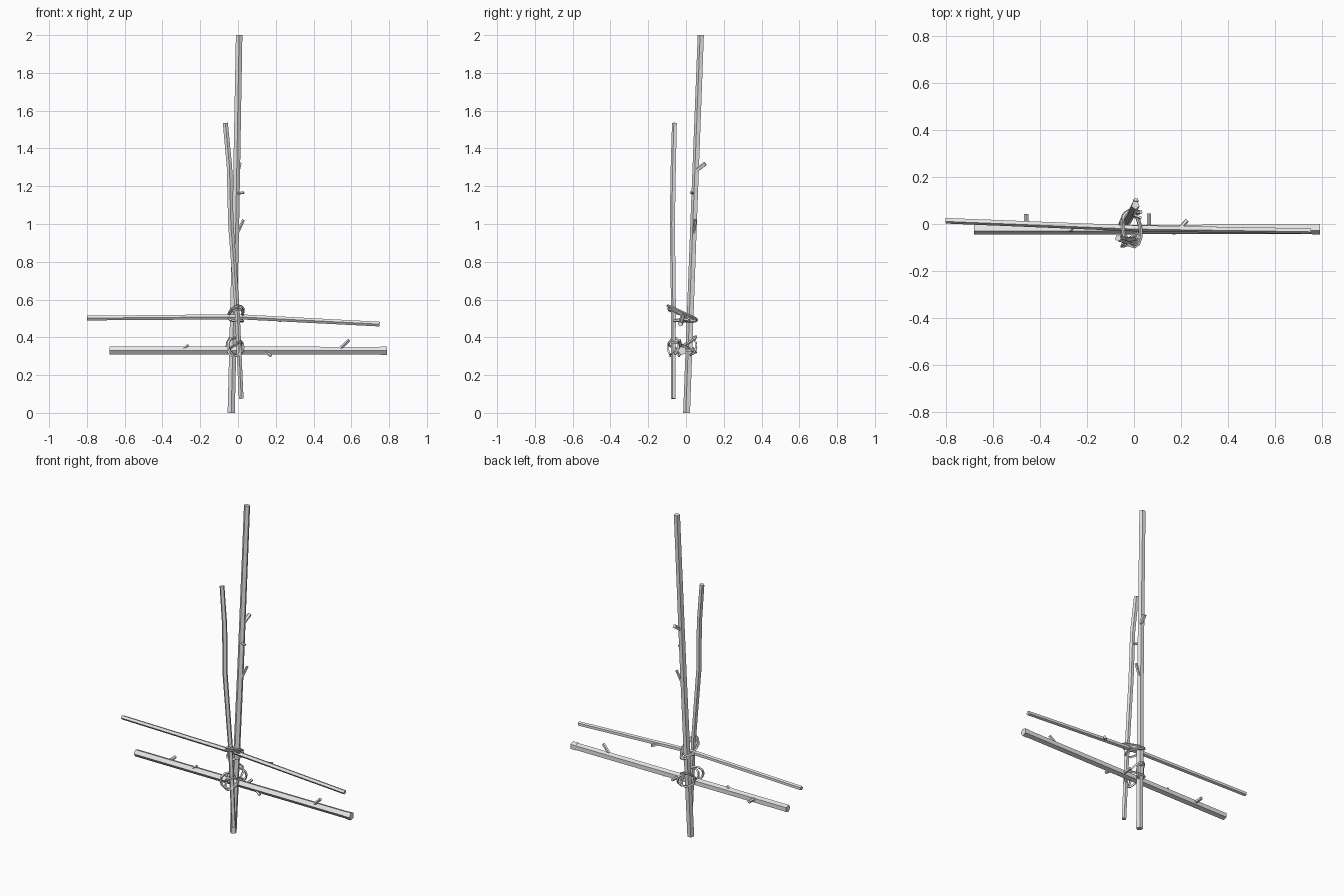
import bpy, bmesh, math
from mathutils import Vector

cube = bpy.data.objects.get("Cube")
if cube:
    bpy.data.objects.remove(cube, do_unlink=True)


def make_material(name, value):
    mat = bpy.data.materials.new(name)
    mat.use_nodes = True
    colour = (value, value, value, 1)
    mat.diffuse_color = colour
    mat.node_tree.nodes["Principled BSDF"].inputs["Base Color"].default_value = colour
    return mat


GREY = make_material("pale grey wood", 0.8)


def tube(name, points, radii, sides=5, closed=False):
    """Sweep a polygon, one corner to the front, along a path."""
    pts = [Vector(p) for p in points]
    n = len(pts)
    if not isinstance(radii, (list, tuple)):
        radii = [radii] * n
    bm = bmesh.new()
    rings = []
    main = (pts[n // 2] - pts[0]).normalized()
    u = Vector((0, -1, 0)) if abs(main.y) < 0.8 else Vector((0, 0, 1))
    for i, p in enumerate(pts):
        a = pts[(i - 1) % n] if closed or i > 0 else p
        b = pts[(i + 1) % n] if closed or i < n - 1 else p
        d = (b - a).normalized()
        if closed:
            u = p - sum(pts, Vector()) / n
        u = (u - d * u.dot(d)).normalized()
        v = d.cross(u)
        angles = [math.tau * k / sides for k in range(sides)]
        rings.append([bm.verts.new(p + radii[i] * (u * math.cos(t) + v * math.sin(t)))
                      for t in angles])
    for i in range(n if closed else n - 1):
        r, s = rings[i], rings[(i + 1) % n]
        for k in range(sides):
            j = (k + 1) % sides
            bm.faces.new((r[k], r[j], s[j], s[k]))
    if not closed:
        bm.faces.new(rings[0][::-1])
        bm.faces.new(rings[-1])
    bmesh.ops.recalc_face_normals(bm, faces=bm.faces)
    mesh = bpy.data.meshes.new(name)
    bm.to_mesh(mesh)
    bm.free()
    mesh.materials.append(GREY)
    obj = bpy.data.objects.new(name, mesh)
    bpy.context.collection.objects.link(obj)


def rope_loop(name, centre, axis_a, axis_b, wobble=0.0):
    """Closed elliptical rope loop spanned by two half axes."""
    c, a, b = Vector(centre), Vector(axis_a), Vector(axis_b)
    side = a.cross(b).normalized()
    steps = 12
    path = []
    for i in range(steps):
        t = math.tau * i / steps
        path.append(c + a * math.cos(t) + b * math.sin(t) + side * wobble * math.sin(2 * t))
    tube(name, path, 0.007, 4, closed=True)


# Upright sticks
tube("tall_pole", [(-0.036, 0.005, 0), (-0.012, 0.042, 1.0), (0.006, 0.08, 2.0)],
     [0.02, 0.019, 0.018])
tube("short_pole", [(0.017, -0.067, 0.075), (-0.005, -0.065, 0.55), (-0.038, -0.071, 1.0),
                    (-0.045, -0.066, 1.3), (-0.067, -0.06, 1.535)],
     [0.013, 0.014, 0.015, 0.015, 0.014])

# Cross sticks, the lower one with a chopped collar at its end
tube("lower_crossbar", [(-0.68, -0.023, 0.33), (0.76, -0.02, 0.329)], 0.022)
tube("lower_crossbar_collar", [(0.755, -0.02, 0.329), (0.79, -0.02, 0.329)], 0.024)
tube("upper_crossbar", [(-0.8, 0.015, 0.502), (0, -0.017, 0.509), (0.75, -0.029, 0.47)],
     [0.013, 0.014, 0.013])

# Twig stubs: name, base, tip, radius
twigs = [
    ("pole_twig_high", (0, 0.055, 1.285), (0.008, 0.103, 1.32), 0.012),
    ("pole_twig_middle", (-0.005, 0.04, 1.163), (0.031, 0.025, 1.165), 0.007),
    ("pole_twig_low", (-0.008, 0.042, 0.94), (0.029, 0.05, 1.022), 0.008),
    ("bar_twig_far_right", (-0.458, -0.02, 0.335), (-0.458, 0.042, 0.338), 0.01),
    ("bar_twig_right", (-0.3, -0.03, 0.335), (-0.262, -0.025, 0.358), 0.008),
    ("bar_twig_centre", (0.063, -0.02, 0.33), (0.063, 0.045, 0.335), 0.009),
    ("bar_twig_below", (0.14, -0.03, 0.325), (0.176, -0.038, 0.302), 0.008),
    ("bar_twig_left", (0.535, -0.025, 0.335), (0.588, -0.035, 0.386), 0.009),
    ("upper_bar_twig", (0.19, -0.022, 0.498), (0.226, 0.016, 0.49), 0.009),
]
for name, base, tip, radius in twigs:
    tube(name, [base, tip], radius)

# Rope lashing at the upper joint
rope_loop("upper_rope_slanted", (-0.01, -0.02, 0.53), (-0.012, 0.078, -0.038), (0.038, 0.004, 0.002))
rope_loop("upper_rope_second", (-0.01, -0.02, 0.518), (-0.006, 0.074, -0.032), (0.036, 0.004, -0.004), 0.006)
rope_loop("upper_rope_level", (-0.012, -0.008, 0.493), (-0.008, 0.062, 0.006), (0.038, 0.006, -0.008), 0.005)

# Rope lashing at the lower joint
rope_loop("lower_rope_rising", (-0.016, -0.015, 0.352), (-0.006, 0.068, 0.052), (0.04, 0.006, 0.005), 0.006)
rope_loop("lower_rope_falling", (-0.014, -0.02, 0.345), (-0.012, 0.072, -0.025), (0.038, 0.01, 0.01), 0.006)
rope_loop("lower_rope_front", (-0.012, -0.067, 0.352), (0.04, 0.028, 0), (-0.006, 0.006, 0.046))
rope_loop("lower_rope_back", (-0.02, 0.028, 0.35), (0.04, 0.026, 0), (-0.006, 0.004, 0.042))
